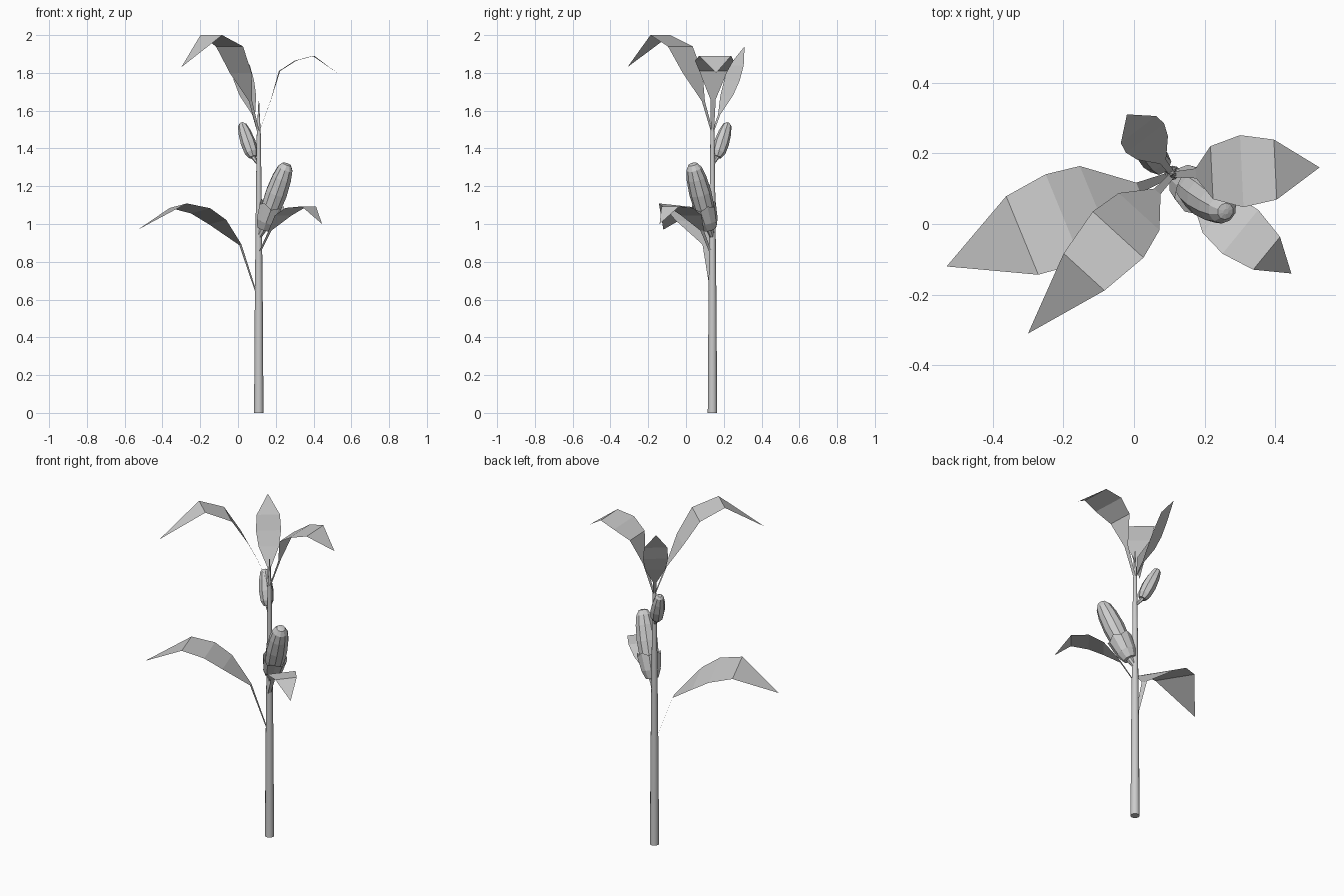
import bpy, math
from mathutils import Vector

if "Cube" in bpy.data.objects:
    bpy.data.objects.remove(bpy.data.objects["Cube"], do_unlink=True)

grey = bpy.data.materials.new("plain_grey")
grey.use_nodes = True
grey.diffuse_color = (0.6, 0.6, 0.6, 1)
grey.node_tree.nodes["Principled BSDF"].inputs["Base Color"].default_value = grey.diffuse_color


def add_mesh(name, verts, faces, smooth=False):
    mesh = bpy.data.meshes.new(name)
    mesh.from_pydata(verts, [], faces)
    mesh.materials.append(grey)
    obj = bpy.data.objects.new(name, mesh)
    bpy.context.collection.objects.link(obj)
    if smooth:
        bpy.ops.object.select_all(action='DESELECT')
        obj.select_set(True)
        bpy.context.view_layer.objects.active = obj
        bpy.ops.object.shade_smooth_by_angle(angle=math.radians(35))
    return obj


def lathe(name, start, end, profile, sides, smooth=False, zigzag=0):
    """Turn (radius, fraction along axis) rings about the line start-end."""
    start, end = Vector(start), Vector(end)
    axis = end - start
    turn = axis.to_track_quat('Z', 'Y')
    verts, faces = [], []
    for ring, (radius, along) in enumerate(profile):
        for k in range(sides):
            a = math.tau * k / sides
            # the rim can rise and fall into points
            lift = zigzag * (1 if k % 2 else -1) if ring == len(profile) - 1 else 0
            spoke = turn @ Vector((math.cos(a), math.sin(a), 0)) * radius
            verts.append(start + axis * (along + lift) + spoke)
    for r in range(len(profile) - 1):
        for k in range(sides):
            n = (k + 1) % sides
            faces.append((r * sides + k, r * sides + n,
                          (r + 1) * sides + n, (r + 1) * sides + k))
    faces.append(tuple(reversed(range(sides))))
    if not zigzag:
        last = (len(profile) - 1) * sides
        faces.append(tuple(range(last, last + sides)))
    return add_mesh(name, verts, faces, smooth)


def leaf(name, base, tip, sections, tilt=0.0):
    """Blade from base to tip; sections are (distance out, height, half width)."""
    base, tip = Vector(base), Vector(tip)
    out = Vector((tip.x - base.x, tip.y - base.y, 0)).normalized()
    side = Vector((-out.y, out.x, tilt))
    verts, faces = [], []
    for dist, height, half in [(0, base.z, 0.008)] + sections:
        mid = Vector((base.x, base.y, height)) + out * dist
        verts += [mid - side * half, mid + side * half]
    rows = len(sections)
    for i in range(rows):
        a = 2 * i
        faces.append((a, a + 1, a + 3, a + 2))
    verts.append(tip)
    faces.append((2 * rows, 2 * rows + 1, 2 * rows + 2))
    return add_mesh(name, verts, faces)


# Stalk with its pointed top
lathe("stalk", (0.11, 0.14, 0), (0.11, 0.14, 1.65),
      [(0.025, 0), (0.021, 0.36), (0.015, 0.7), (0.011, 0.89), (0.006, 0.95), (0.002, 1)],
      12, smooth=True)

# Two low leaves
leaf("low_right_leaf", (0.105, 0.14, 0.61), (-0.53, -0.12, 0.97),
     [(0.1, 0.89, 0.016), (0.23, 1.01, 0.12), (0.328, 1.07, 0.135), (0.455, 1.097, 0.12)], 0.1)
leaf("low_left_leaf", (0.115, 0.13, 0.85), (0.445, -0.14, 1.0),
     [(0.07, 0.965, 0.012), (0.16, 1.045, 0.07), (0.24, 1.085, 0.08), (0.336, 1.093, 0.06)])

# Three leaves in the crown
crown = (0.11, 0.14, 1.48)
leaf("crown_front_leaf", crown, (-0.30, -0.31, 1.83),
     [(0.065, 1.65, 0.012), (0.142, 1.80, 0.078), (0.23, 1.94, 0.097), (0.373, 2.0, 0.078)])
leaf("crown_left_leaf", crown, (0.525, 0.16, 1.80),
     [(0.065, 1.66, 0.014), (0.11, 1.81, 0.075), (0.195, 1.865, 0.102), (0.29, 1.89, 0.085)])
leaf("crown_back_leaf", crown, (-0.02, 0.31, 1.94),
     [(0.045, 1.58, 0.01), (0.095, 1.68, 0.055), (0.13, 1.76, 0.068), (0.16, 1.84, 0.063)])

# Large ear in its husk cup
foot, head = (0.135, 0.125, 0.975), (0.26, 0.035, 1.32)
lathe("large_ear", foot, head,
      [(0.04, 0.1), (0.055, 0.35), (0.059, 0.55), (0.053, 0.78), (0.042, 0.92), (0.024, 0.99), (0.008, 1.0)], 10)
lathe("large_husk", foot, head,
      [(0.036, 0), (0.055, 0.12), (0.068, 0.36)], 10, zigzag=0.025)
lathe("large_ear_stem", (0.11, 0.14, 0.93), foot, [(0.014, 0), (0.02, 1)], 8)

# Small closed ear
foot, head = (0.08, 0.165, 1.355), (0.018, 0.222, 1.535)
lathe("small_ear", foot, head,
      [(0.022, 0), (0.036, 0.14), (0.04, 0.42), (0.034, 0.72), (0.023, 0.94), (0.01, 1)], 8)
lathe("small_ear_stem", (0.11, 0.14, 1.31), foot, [(0.006, 0), (0.012, 1)], 6)
